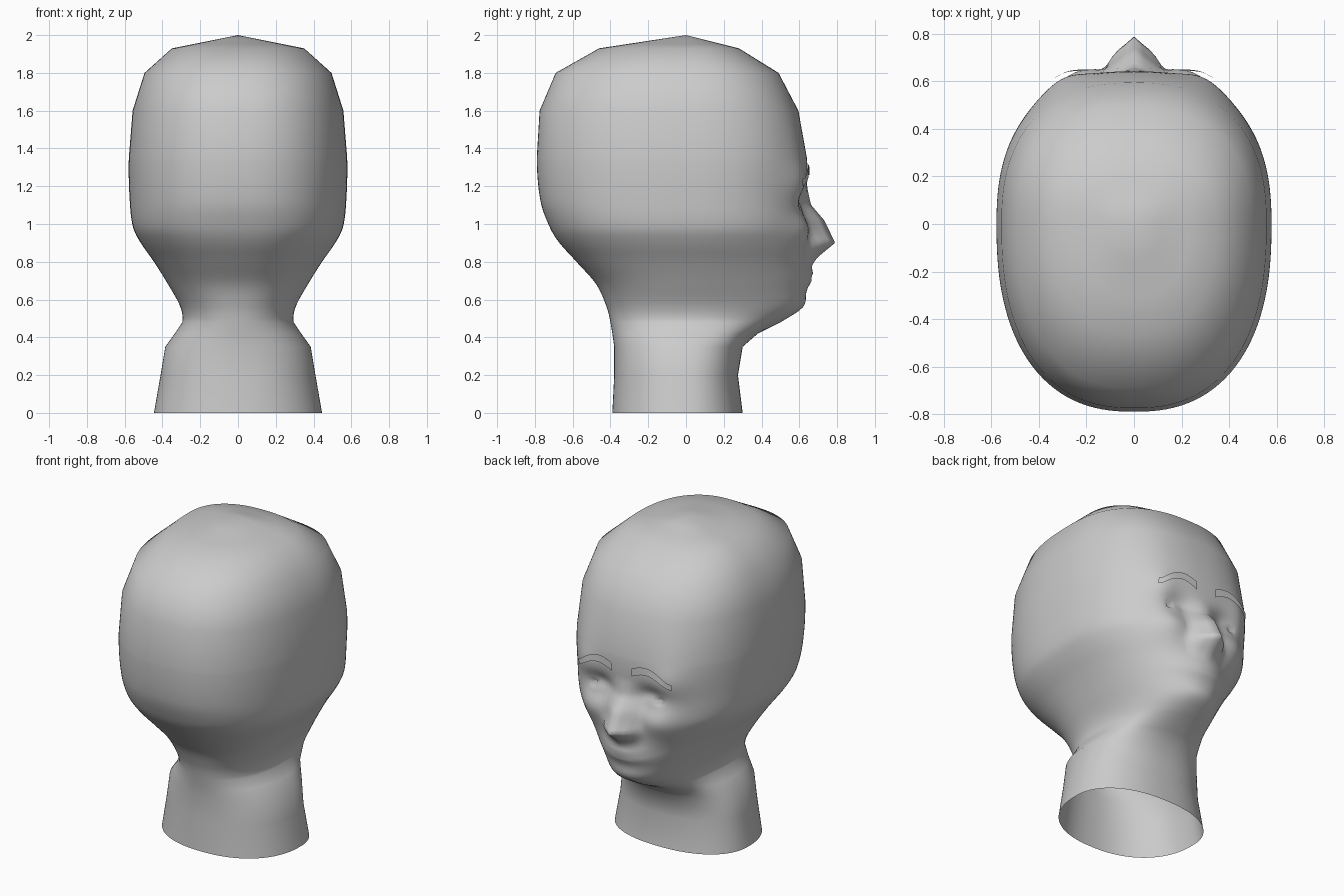
import bpy, bmesh
from math import sin, cos, pi, exp

cube = bpy.data.objects.get("Cube")
if cube:
    bpy.data.objects.remove(cube, do_unlink=True)

mat = bpy.data.materials.new("plain_grey")
mat.use_nodes = True
GREY = (0.6, 0.6, 0.6, 1)
mat.diffuse_color = GREY
mat.node_tree.nodes["Principled BSDF"].inputs["Base Color"].default_value = GREY

# Head cross-sections: height, half width, back, front, roundness
RINGS = [
    (0.00, .445, .39, .30, 2.25), (0.20, .41, .38, .275, 2.25),
    (0.35, .385, .38, .30, 2.25), (0.42, .335, .39, .38, 2.2),
    (0.48, .295, .40, .50, 2.2), (0.56, .305, .42, .605, 2.2),
    (0.68, .37, .475, .635, 2.25), (0.80, .445, .58, .645, 2.3),
    (0.90, .515, .67, .645, 2.35), (0.98, .555, .72, .645, 2.4),
    (1.12, .573, .77, .64, 2.4), (1.35, .578, .79, .64, 2.4),
    (1.60, .558, .775, .595, 2.4), (1.80, .495, .69, .49, 2.4),
    (1.93, .35, .46, .28, 2.4),
]
# Nose projection by height
NOSE = [(.77, 0), (.82, .045), (.90, .142), (1.02, .088), (1.10, .025), (1.20, 0)]
SEGS = 144


def blend(a, b, c, d, t):
    """Smooth blend between two sections at uneven heights."""
    h = c[0] - b[0]
    out = []
    for i in range(len(b)):
        m1 = (c[i] - a[i]) / (c[0] - a[0]) * h
        m2 = (d[i] - b[i]) / (d[0] - b[0]) * h
        out.append((2*t**3 - 3*t*t + 1) * b[i] + (t**3 - 2*t*t + t) * m1
                   + (3*t*t - 2*t**3) * c[i] + (t**3 - t*t) * m2)
    return out


def section(z):
    last = len(RINGS) - 1
    k = max(i for i in range(last) if RINGS[i][0] <= z + 1e-6)
    a, b, c, d = (RINGS[min(max(j, 0), last)] for j in (k - 1, k, k + 1, k + 2))
    return blend(a, b, c, d, (z - b[0]) / (c[0] - b[0]))


def lerp_table(table, z):
    for (z0, v0), (z1, v1) in zip(table, table[1:]):
        if z0 <= z <= z1:
            return v0 + (v1 - v0) * (z - z0) / (z1 - z0)
    return 0


def bump(x, z, cx, cz, sx, sz):
    return exp(-((abs(x) - cx) / sx) ** 2 - ((z - cz) / sz) ** 2)


def face_relief(x, z):
    """Forward offset of the facial features."""
    nose = lerp_table(NOSE, z) * max(0, 1 - abs(x) / .125)
    nostrils = .025 * bump(x, z, .08, .89, .05, .05)
    brow_ridge = .03 * bump(x, z, .30, 1.22, .11, .12)
    sockets = -.045 * bump(x, z, .17, 1.11, .10, .07)
    eyelids = .02 * bump(x, z, .19, 1.09, .06, .035)
    eye_corners = -.03 * bump(x, z, .23, 1.10, .016, .014)
    cheeks = .035 * bump(x, z, .25, .96, .11, .10)
    lips = .035 * bump(x, z, 0, .725, .15, .06)
    mouth = -.01 * bump(x, z, 0, .72 + x * x, .14, .016)
    chin = .015 * bump(x, z, 0, .57, .12, .05)
    return (nose + nostrils + brow_ridge + sockets + eyelids + eye_corners
            + cheeks + lips + mouth + chin)


def surface(angle, z):
    _, w, back, front, n = section(z)
    c, s = cos(angle), sin(angle)
    x = w * abs(c) ** (2 / n) * (1 if c > 0 else -1)
    y = (front if s > 0 else -back) * abs(s) ** (2 / n)
    if s > 0:
        y += face_relief(x, z) * min(1, s * 1.5)
    return x, y, z


def finish(name, bm):
    for f in bm.faces:
        f.smooth = True
    mesh = bpy.data.meshes.new(name)
    bm.to_mesh(mesh)
    bm.free()
    mesh.materials.append(mat)
    bpy.context.collection.objects.link(bpy.data.objects.new(name, mesh))


# Head and neck: fine rows through the face, plain sections above and below it
levels = []
for r0, r1 in zip(RINGS, RINGS[1:]):
    steps = max(1, round((r1[0] - r0[0]) / .02)) if .47 < r0[0] < 1.3 else 1
    levels += [r0[0] + (r1[0] - r0[0]) * i / steps for i in range(steps)]
levels.append(RINGS[-1][0])

bm = bmesh.new()
rows = [[bm.verts.new(surface(2 * pi * i / SEGS, z)) for i in range(SEGS)] for z in levels]

# Shallow crown rising to a point; the neck stays open underneath
rim = rows[-1]
for k in (.66, .33):
    rows.append([bm.verts.new((v.co.x * k, v.co.y * k, 2 - .07 * k)) for v in rim])
tip = bm.verts.new((0, 0, 2))
for i in range(SEGS):
    j = (i + 1) % SEGS
    for lower, upper in zip(rows, rows[1:]):
        bm.faces.new((lower[i], lower[j], upper[j], upper[i]))
    bm.faces.new((rows[-1][i], rows[-1][j], tip))
bmesh.ops.recalc_face_normals(bm, faces=bm.faces)
finish("head", bm)


def face_y(x, z):
    _, w, _, front, n = section(z)
    return front * (1 - (abs(x) / w) ** n) ** (1 / n) + face_relief(x, z)


# Eyebrows: thin arched plates just off the forehead
for side, label in ((1, "left"), (-1, "right")):
    bm = bmesh.new()
    strips = []
    for i in range(13):
        t = i / 12
        x = side * (.07 + .26 * t)
        mid = 1.265 + .035 * sin(pi * min(1, t * 1.1)) - .045 * t * t
        half = .026 - .008 * t
        strips.append([bm.verts.new((x, face_y(x, z) + .012 + .012 * t, z))
                       for z in (mid - half, mid + half)])
    for a, b in zip(strips, strips[1:]):
        bm.faces.new((a[0], b[0], b[1], a[1])[::-side])
    finish(label + "_eyebrow", bm)
